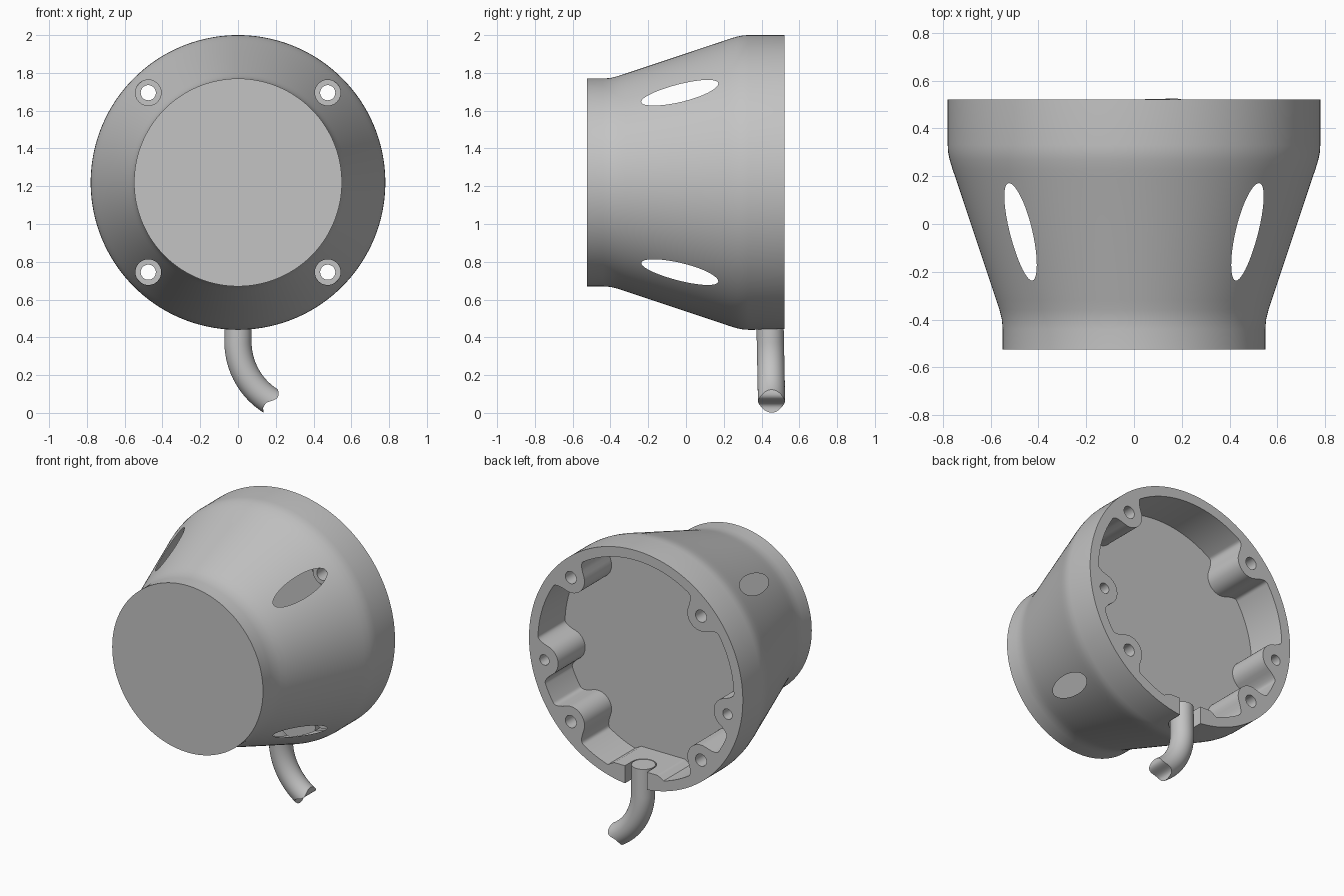
import bpy, bmesh, math

if "Cube" in bpy.data.objects:
    bpy.data.objects.remove(bpy.data.objects["Cube"])

CZ = 1.22            # height of the housing axis
N = 480              # segments around the housing
FLOOR = 0.24         # depth of the rear cavity floor
WALL = 0.715         # cavity radius
CORNERS = [(sx * 0.475, sz * 0.475) for sx in (-1, 1) for sz in (-1, 1)]
SIDES = [(sx * 0.668, -0.12) for sx in (-1, 1)]

grey = bpy.data.materials.new("light_grey")
grey.diffuse_color = (0.55, 0.55, 0.55, 1)
grey.use_nodes = True
grey.node_tree.nodes["Principled BSDF"].inputs["Base Color"].default_value = grey.diffuse_color


def finish(bm, name, smooth=True):
    bmesh.ops.recalc_face_normals(bm, faces=bm.faces[:])
    me = bpy.data.meshes.new(name)
    bm.to_mesh(me)
    bm.free()
    ob = bpy.data.objects.new(name, me)
    bpy.context.collection.objects.link(ob)
    me.materials.append(grey)
    if smooth:
        shade(ob)
    return ob


def shade(ob):
    bpy.ops.object.select_all(action='DESELECT')
    ob.select_set(True)
    bpy.context.view_layer.objects.active = ob
    bpy.ops.object.shade_smooth_by_angle(angle=math.radians(30))


def bridge(bm, a, b):
    n = len(a)
    for i in range(n):
        j = (i + 1) % n
        bm.faces.new((a[i], a[j], b[j], b[i]))


def lathe(bm, profile, cx, cz, n):
    # rings around an axis parallel to y; profile holds (y, radius)
    rings = [[bm.verts.new((cx + r * math.cos(2 * math.pi * i / n), y,
                            cz + r * math.sin(2 * math.pi * i / n)))
              for i in range(n)] for y, r in profile]
    for a, b in zip(rings, rings[1:]):
        bridge(bm, a, b)
    return rings


def inner_radius(th):
    # cavity outline: round wall, screw bosses with fillets, cable block
    best = WALL
    for bx, bz in CORNERS + SIDES:
        d, rb = math.hypot(bx, bz), 0.1
        a = abs((th - math.atan2(bz, bx) + math.pi) % (2 * math.pi) - math.pi)
        a0 = math.asin(rb / d) * 0.97
        near = lambda t: d * math.cos(t) - math.sqrt(rb * rb - (d * math.sin(t)) ** 2)
        if a <= a0:
            best = min(best, near(a))
        else:
            f = min(1, (a - a0) / math.radians(4))
            best = min(best, near(a0) + (WALL - near(a0)) * (1 - (1 - f) ** 2))
    a = abs((th + math.pi / 2 + math.pi) % (2 * math.pi) - math.pi)
    if a < 0.5:
        f = min(1, max(0, (0.66 * math.tan(a) - 0.16) / 0.08))
        best = min(best, (0.66 + 0.055 * f) / math.cos(a))
    return best


# Housing: flared outer skin, closed front, hollow rear
bm = bmesh.new()
outer = lathe(bm, [(-0.525, 0.55), (-0.44, 0.55), (-0.40, 0.553), (-0.36, 0.563),
                   (-0.32, 0.576), (0.0, 0.683), (0.19, 0.746), (0.23, 0.76),
                   (0.27, 0.772), (0.30, 0.778), (0.33, 0.78), (0.522, 0.78)], 0, CZ, N)
bm.faces.new(outer[0])
cavity = []
for y in (0.522, FLOOR):
    ring = []
    for i in range(N):
        th = 2 * math.pi * i / N
        r = inner_radius(th)
        ring.append(bm.verts.new((r * math.cos(th), y, CZ + r * math.sin(th))))
    cavity.append(ring)
bridge(bm, outer[-1], cavity[0])
bridge(bm, cavity[0], cavity[1])
mid = bm.verts.new((0, FLOOR, CZ))
for i in range(N):
    bm.faces.new((cavity[1][i], cavity[1][(i + 1) % N], mid))
housing = finish(bm, "housing", False)

# Cutters: stepped corner screw holes, blind side holes, cable slot
bm = bmesh.new()
holes = [(c, [(-0.7, 0.068), (0.2, 0.068), (0.2, 0.04), (0.7, 0.04)]) for c in CORNERS]
holes += [(c, [(0.30, 0.034), (0.7, 0.034)]) for c in SIDES]
for (x, z), profile in holes:
    rings = lathe(bm, profile, x, CZ + z, 48)
    bm.faces.new(rings[0])
    bm.faces.new(rings[-1])
outline = [(0.08, 0.7), (-0.08, 0.7)]
outline += [(-0.08 * math.cos(math.pi * i / 20), 0.445 - 0.08 * math.sin(math.pi * i / 20))
            for i in range(21)]
low, high = [[bm.verts.new((x, y, z)) for x, y in outline] for z in (0.3, 0.7)]
bridge(bm, low, high)
bm.faces.new(low)
bm.faces.new(high)
cutter = finish(bm, "hole_cutter", False)
cutter.hide_render = True

mod = housing.modifiers.new("holes", 'BOOLEAN')
mod.operation = 'DIFFERENCE'
mod.solver = 'EXACT'
mod.object = cutter
bpy.context.view_layer.objects.active = housing
bpy.ops.object.modifier_apply(modifier="holes")
bpy.data.objects.remove(cutter)

# The wide screw recesses open sideways into the hollow front
bm = bmesh.new()
bm.from_mesh(housing.data)
walls = []
for f in bm.faces:
    c = f.calc_center_median()
    if c.y < 0.2 and abs(f.normal.y) < 0.05:
        if any(abs(math.hypot(c.x - x, c.z - CZ - z) - 0.068) < 0.002 for x, z in CORNERS):
            walls.append(f)
bmesh.ops.delete(bm, geom=walls, context='FACES')
bm.to_mesh(housing.data)
bm.free()
shade(housing)

# Cable: straight, then bent sideways, with a wavy broken end
bm = bmesh.new()
R, BEND, RAD, M = 0.37, math.radians(58), 0.072, 40
path = [(0, 0.56, 0), (0, 0.46, 0)]
path += [(R * (1 - math.cos(a)), 0.376 - R * math.sin(a), a)
         for a in (BEND * i / 24 for i in range(25))]
rings = []
for k, (px, pz, a) in enumerate(path):
    py = 0.443 + 0.01 * (0.56 - pz) / 0.5
    ring = []
    for i in range(M):
        t = 2 * math.pi * i / M
        n, s = RAD * math.cos(t), RAD * math.sin(t)
        e = 0.02 * math.sin(math.pi * math.cos(t)) if k == len(path) - 1 else 0
        ring.append(bm.verts.new((px + n * math.cos(a) + e * math.sin(a), py + s,
                                  pz + n * math.sin(a) - e * math.cos(a))))
    rings.append(ring)
for a, b in zip(rings, rings[1:]):
    bridge(bm, a, b)
bm.faces.new(rings[0])
end = rings[-1]
for i in range(M // 2):
    quad = [end[i], end[i + 1], end[M - i - 1], end[(M - i) % M]]
    bm.faces.new(list(dict.fromkeys(quad)))
finish(bm, "cable")
